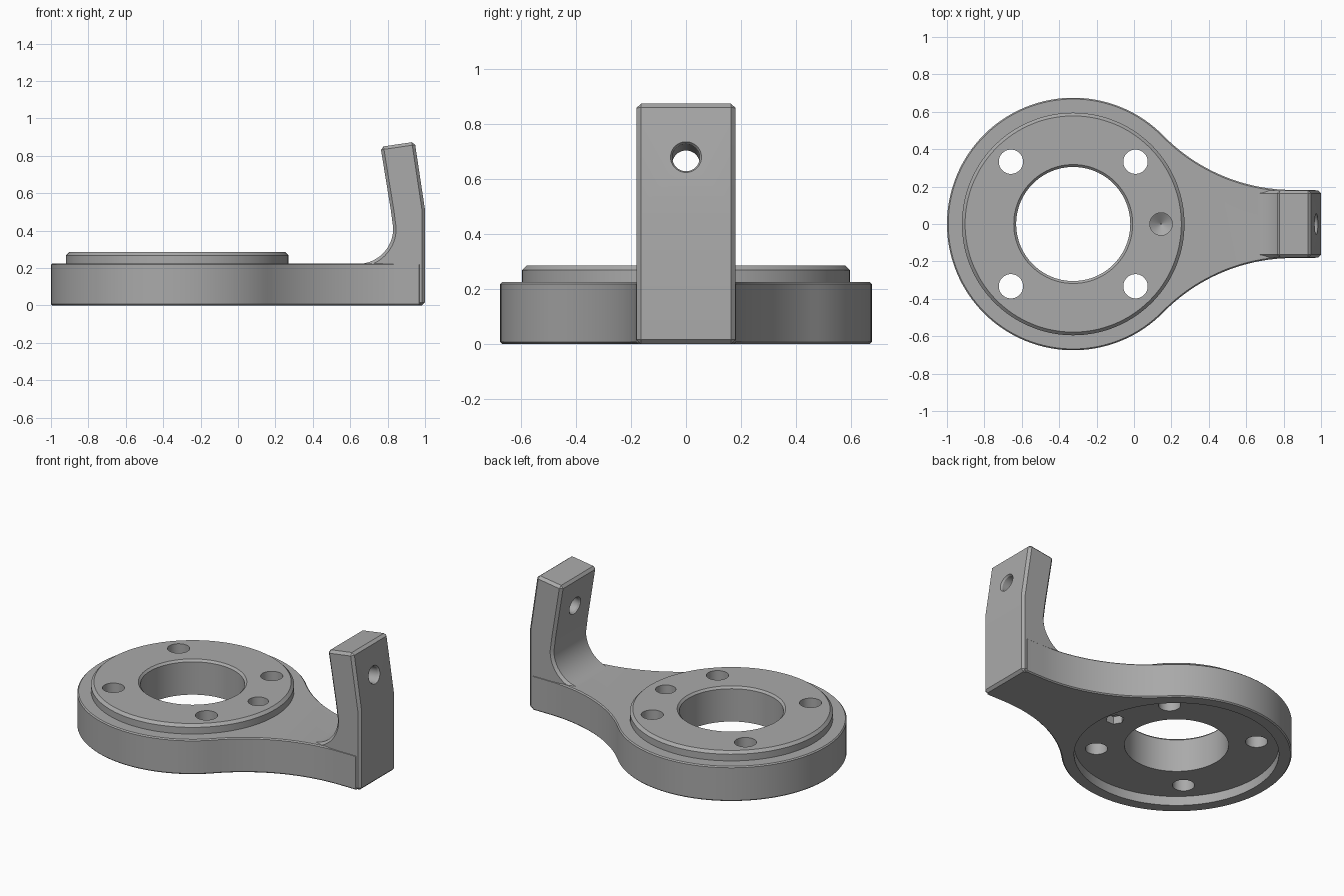
import bpy, bmesh
from math import sin, cos, pi, atan2, hypot
from mathutils import Matrix, Vector

old = bpy.data.objects.get("Cube")
if old:
    bpy.data.objects.remove(old)

metal = bpy.data.materials.new("plain grey")
metal.use_nodes = True
GREY = (0.4, 0.4, 0.4, 1)
metal.diffuse_color = GREY
metal.node_tree.nodes["Principled BSDF"].inputs["Base Color"].default_value = GREY

CX = -0.325          # centre of the round flange
RING_R = 0.675       # flange radius
HALF = 0.182         # half width of the neck


def finish(name, bm):
    bmesh.ops.recalc_face_normals(bm, faces=bm.faces)
    mesh = bpy.data.meshes.new(name)
    bm.to_mesh(mesh)
    bm.free()
    mesh.materials.append(metal)
    ob = bpy.data.objects.new(name, mesh)
    bpy.context.collection.objects.link(ob)
    return ob


def lathe(name, profile, place=Matrix(), sides=96):
    """Solid of revolution about z from (radius, z) pairs, capped at both ends."""
    bm = bmesh.new()
    rings = [[bm.verts.new((r * cos(2 * pi * i / sides), r * sin(2 * pi * i / sides), z))
              for i in range(sides)] for r, z in profile]
    for a, b in zip(rings, rings[1:]):
        for i in range(sides):
            j = (i + 1) % sides
            bm.faces.new((a[i], a[j], b[j], b[i]))
    bm.faces.new(rings[0])
    bm.faces.new(rings[-1])
    bm.transform(place)
    return finish(name, bm)


def prism(name, points, offset):
    """Extrude a closed outline along a vector."""
    bm = bmesh.new()
    face = bm.faces.new([bm.verts.new(p) for p in points])
    new = bmesh.ops.extrude_face_region(bm, geom=[face])["geom"]
    bmesh.ops.translate(bm, vec=offset, verts=[v for v in new if isinstance(v, bmesh.types.BMVert)])
    return finish(name, bm)


def apply_modifier(ob, mod):
    bpy.context.view_layer.objects.active = ob
    bpy.ops.object.modifier_apply(modifier=mod.name)


def chamfer(ob, width):
    mod = ob.modifiers.new("chamfer", "BEVEL")
    mod.width, mod.segments = width, 1
    mod.limit_method, mod.angle_limit = "ANGLE", 0.6
    apply_modifier(ob, mod)


def combine(ob, other, operation):
    mod = ob.modifiers.new("combine", "BOOLEAN")
    mod.operation, mod.object, mod.solver = operation, other, "EXACT"
    apply_modifier(ob, mod)
    bpy.data.objects.remove(other)


def arc(cx, cy, r, start, end, n):
    return [(cx + r * cos(start + (end - start) * i / n),
             cy + r * sin(start + (end - start) * i / n)) for i in range(n + 1)]


# Flange outline: big circle blending into the neck through a tangent concave arc
tx = 0.85
dx = tx - CX
blend = (dx * dx + HALF ** 2 - RING_R ** 2) / (2 * (RING_R - HALF))
angle = atan2(HALF + blend, dx)
half = arc(CX, 0, RING_R, pi, angle, 48)
half += arc(tx, HALF + blend, blend, pi + angle, 1.5 * pi, 24)[1:]
half.append((0.975, HALF))
outline = half + [(x, -y) for x, y in reversed(half[1:])]
body = prism("bracket_body", [(x, y, 0) for x, y in outline], (0, 0, 0.225))
chamfer(body, 0.007)

# Upright arm with a curved foot and a slightly inward bent upper part
foot = arc(0.64, 0.412, 0.19, 0, -pi / 2, 14)
side = [(1, 0), (1, 0.51), (0.945, 0.875), (0.762, 0.848), (0.817, 0.51)]
side += [(x, z) for x, z in foot] + [(0.60, 0.2), (0.64, 0.1), (0.8, 0.02), (0.9, 0)]
arm = prism("upright_arm", [(x, -0.18, z) for x, z in side], (0, 0.36, 0))
chamfer(arm, 0.016)
combine(body, arm, "UNION")

# Raised round seat on top of the flange
centre = Matrix.Translation((CX, 0, 0))
seat = lathe("raised_seat", [(0.595, 0.15), (0.595, 0.268), (0.578, 0.285)], centre, 128)
combine(body, seat, "UNION")

# Recess under the flange and the chamfered main bore
cutters = [
    lathe("recess", [(0.6, -0.1), (0.6, 0.06)], centre, 128),
    lathe("bore", [(0.305, -0.1), (0.305, 0.272), (0.345, 0.312)], centre),
]

# Four screw holes
for sx in (-1, 1):
    for sy in (-1, 1):
        spot = Matrix.Translation((CX + sx * 0.333, sy * 0.333, 0))
        cutters.append(lathe("screw_hole", [(0.065, -0.1), (0.065, 0.4)], spot, 48))

# Blind conical pin hole with a hexagonal pocket beneath it
pin = Matrix.Translation((0.145, 0, 0))
cutters.append(lathe("pin_hole", [(0.003, 0.16), (0.06, 0.2), (0.06, 0.4)], pin, 48))
cutters.append(lathe("hex_pocket", [(0.055, 0), (0.055, 0.11)], pin, 6))

# Tilted cross hole through the arm
axis = Vector((0.989, 0, 0.149))
tilt = Matrix.Translation((0.885, 0, 0.665)) @ axis.to_track_quat("Z", "Y").to_matrix().to_4x4()
cutters.append(lathe("arm_hole", [(0.068, -0.11), (0.05, -0.08), (0.05, 0.08), (0.068, 0.11)], tilt, 48))

for cutter in cutters:
    combine(body, cutter, "DIFFERENCE")

# Smooth the curved walls and keep crisp edges
bpy.ops.object.select_all(action="DESELECT")
body.select_set(True)
bpy.context.view_layer.objects.active = body
bpy.ops.object.shade_smooth_by_angle(angle=0.5)
